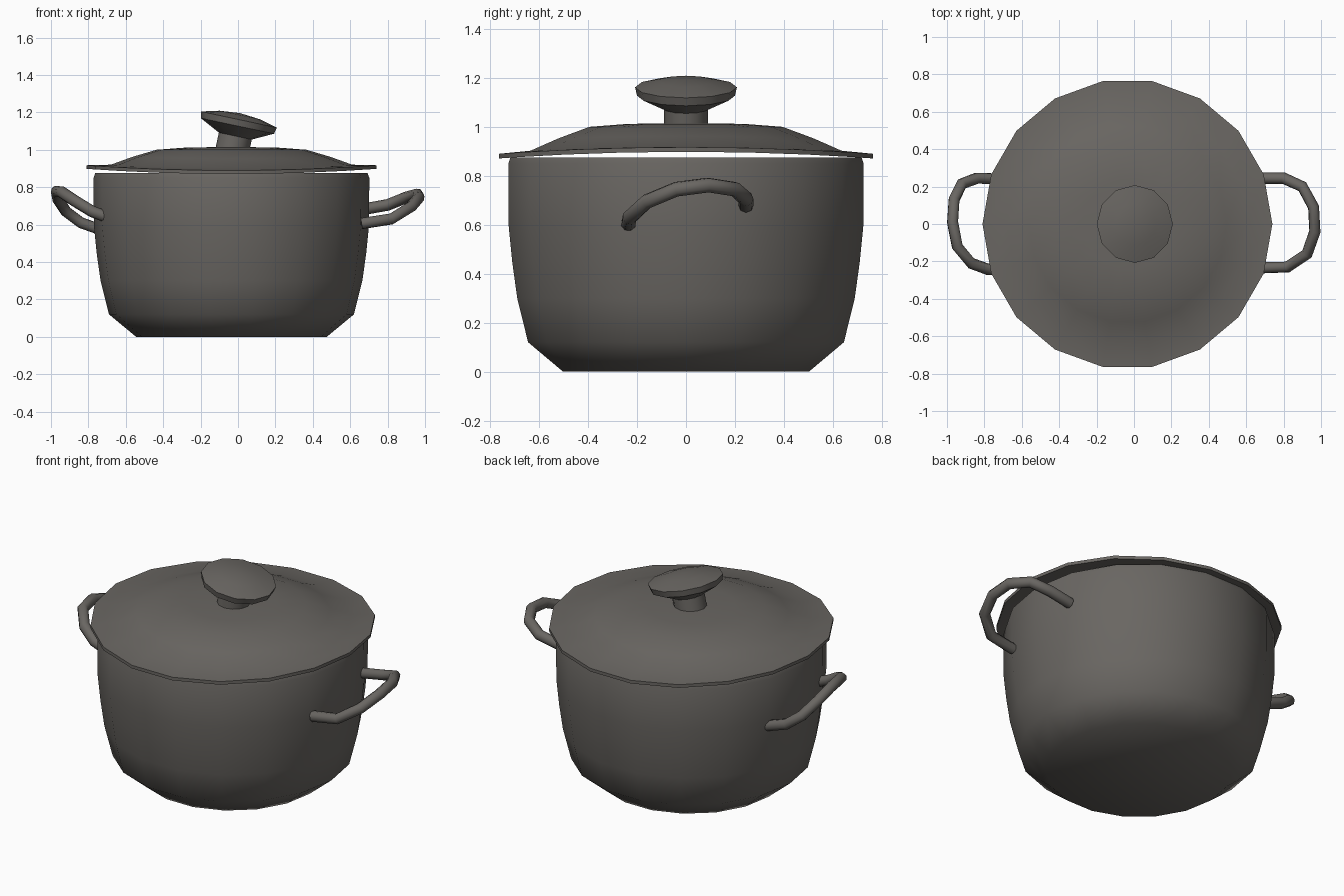
import bpy, bmesh, math
from mathutils import Matrix, Vector

if "Cube" in bpy.data.objects:
    bpy.data.objects.remove(bpy.data.objects["Cube"])

CX = -0.035  # axis of the pot and lid

metal = bpy.data.materials.new("dark grey metal")
metal.diffuse_color = (0.142, 0.133, 0.122, 1)
metal.use_nodes = True
metal.node_tree.nodes["Principled BSDF"].inputs["Base Color"].default_value = metal.diffuse_color


def finish(ob, angle):
    ob.data.materials.clear()
    ob.data.materials.append(metal)
    bpy.ops.object.select_all(action='DESELECT')
    ob.select_set(True)
    bpy.context.view_layer.objects.active = ob
    bpy.ops.object.shade_smooth_by_angle(angle=math.radians(angle))


def lathe(name, profile, sides, matrix, angle=50, saddle=0.0):
    """Revolve (radius, height) pairs; saddle bends the outer rings along x/y."""
    bm = bmesh.new()
    rings = []
    for r, z in profile:
        if r == 0:
            rings.append([bm.verts.new((0, 0, z))] * sides)
            continue
        ring = []
        for i in range(sides):
            a = 2 * math.pi * i / sides
            dz = saddle * math.cos(2 * a) * max(0, (r - 0.4) / 0.375)
            ring.append(bm.verts.new((r * math.cos(a), r * math.sin(a), z + dz)))
        rings.append(ring)
    for lo, hi in zip(rings, rings[1:]):
        for i in range(sides):
            j = (i + 1) % sides
            quad = list(dict.fromkeys((lo[i], lo[j], hi[j], hi[i])))
            bm.faces.new(quad)
    bmesh.ops.recalc_face_normals(bm, faces=bm.faces)
    me = bpy.data.meshes.new(name)
    bm.to_mesh(me)
    bm.free()
    me.transform(matrix)
    ob = bpy.data.objects.new(name, me)
    bpy.context.collection.objects.link(ob)
    finish(ob, angle)
    return ob


def tube(name, points, radius):
    cu = bpy.data.curves.new(name, 'CURVE')
    cu.dimensions = '3D'
    cu.bevel_depth = radius
    cu.bevel_resolution = 2
    cu.use_fill_caps = True
    sp = cu.splines.new('POLY')
    sp.points.add(len(points) - 1)
    for p, co in zip(sp.points, points):
        p.co = (*co, 1)
    ob = bpy.data.objects.new(name, cu)
    bpy.context.collection.objects.link(ob)
    bpy.ops.object.select_all(action='DESELECT')
    ob.select_set(True)
    bpy.context.view_layer.objects.active = ob
    bpy.ops.object.convert(target='MESH')
    finish(bpy.context.view_layer.objects.active, 60)


centre = Matrix.Translation((CX, 0, 0))

# Pot body: hollow, with a chamfered foot
lathe("pot_body", [(0, 0), (0.51, 0), (0.655, 0.12), (0.70, 0.30), (0.721, 0.45),
                   (0.736, 0.60), (0.737, 0.85), (0.728, 0.875), (0.70, 0.875),
                   (0.69, 0.60), (0.62, 0.15), (0.50, 0.04), (0, 0.04)], 18, centre)

# Lid: shallow dome with a thin, slightly bent rim
lathe("lid", [(0, 1.015), (0.24, 1.012), (0.40, 1.0), (0.53, 0.957), (0.645, 0.911),
              (0.775, 0.903), (0.775, 0.884), (0.64, 0.89), (0.52, 0.935),
              (0.39, 0.98), (0, 0.993)], 18, centre, saddle=0.014)

# Knob: stem and cap, leaning toward +x
lean = Matrix.Translation((-0.03, 0, 1.0)) @ Matrix.Rotation(math.radians(12), 4, 'Y')
lathe("lid_knob", [(0, -0.02), (0.09, -0.02), (0.09, 0.075), (0.20, 0.13), (0.208, 0.165),
                   (0.11, 0.19), (0, 0.2)], 12, lean, angle=40)

# Side handles: bent tubes, each tilted along its length
tube("right_handle", [(0.66, 0.245, 0.68), (0.80, 0.245, 0.705), (0.90, 0.20, 0.745),
                      (0.96, 0.09, 0.762), (0.967, -0.04, 0.745), (0.925, -0.16, 0.695),
                      (0.82, -0.23, 0.63), (0.66, -0.235, 0.605)], 0.031)
tube("left_handle", [(-0.70, -0.24, 0.64), (-0.78, -0.243, 0.67), (-0.87, -0.21, 0.725),
                     (-0.945, -0.12, 0.775), (-0.97, 0.01, 0.778), (-0.962, 0.13, 0.735),
                     (-0.92, 0.215, 0.67), (-0.84, 0.245, 0.61), (-0.70, 0.24, 0.56)], 0.031)
